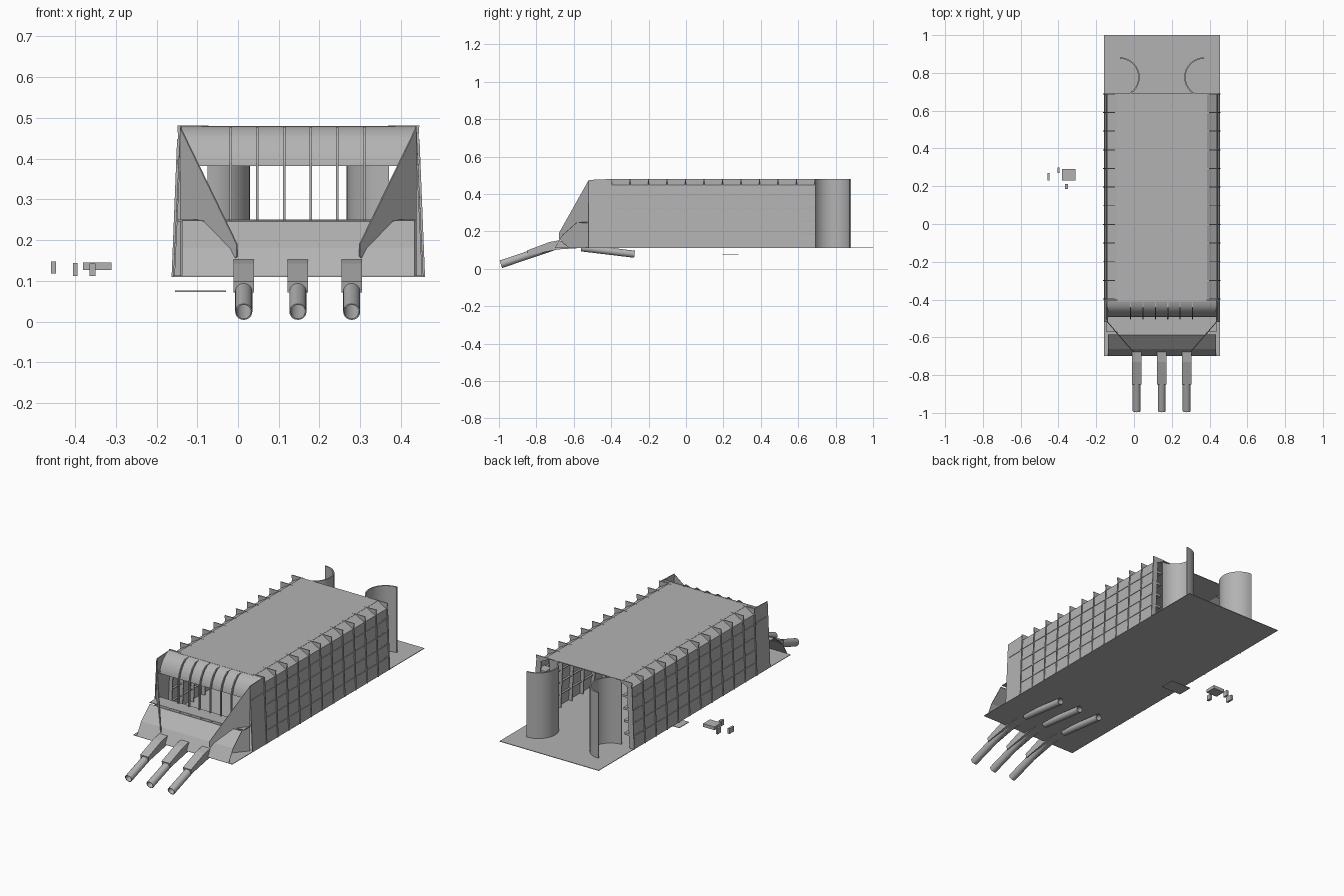
import bpy, bmesh, math
from mathutils import Vector

if "Cube" in bpy.data.objects:
    bpy.data.objects.remove(bpy.data.objects["Cube"])

CX = 0.148          # the hull's centreline
FLOOR, ROOF = 0.11, 0.48
grey = bpy.data.materials.new("plain_grey")
grey.use_nodes = True
grey.diffuse_color = (0.45, 0.45, 0.45, 1)
grey.node_tree.nodes["Principled BSDF"].inputs["Base Color"].default_value = (0.45, 0.45, 0.45, 1)


def finish(name, bm, x=CX, smooth=False):
    bmesh.ops.recalc_face_normals(bm, faces=bm.faces)
    me = bpy.data.meshes.new(name)
    bm.to_mesh(me)
    bm.free()
    me.materials.append(grey)
    ob = bpy.data.objects.new(name, me)
    ob.location.x = x
    bpy.context.collection.objects.link(ob)
    if smooth:
        bpy.ops.object.select_all(action='DESELECT')
        ob.select_set(True)
        bpy.context.view_layer.objects.active = ob
        bpy.ops.object.shade_smooth_by_angle(angle=math.radians(40))
    return ob


def add_plate(bm, pts, thick):
    """A polygon extruded along a vector."""
    face = bm.faces.new([bm.verts.new(p) for p in pts])
    out = bmesh.ops.extrude_face_region(bm, geom=[face], use_keep_orig=True)
    moved = [v for v in out["geom"] if isinstance(v, bmesh.types.BMVert)]
    bmesh.ops.translate(bm, verts=moved, vec=Vector(thick))


def add_box(bm, x0, x1, y0, y1, z0, z1):
    add_plate(bm, [(x0, y0, z0), (x1, y0, z0), (x1, y1, z0), (x0, y1, z0)], (0, 0, z1 - z0))


def box(name, *bounds, x=CX):
    bm = bmesh.new()
    add_box(bm, *bounds)
    return finish(name, bm, x)


def sheet(name, profile, x0, x1, t=0.004, smooth=False):
    """A bent sheet: an open (y, z) profile, thickened downward, spanning x."""
    bm = bmesh.new()
    loop = profile + [(y, z - t) for y, z in reversed(profile)]
    add_plate(bm, [(x0, y, z) for y, z in loop], (x1 - x0, 0, 0))
    return finish(name, bm, smooth=smooth)


def wall_x(z):
    return 0.307 - 0.017 * (z - FLOOR) / (ROOF - FLOOR)


# Floor and roof
box("floor", -0.307, 0.307, -0.70, 1.0, FLOOR, FLOOR + 0.003)
box("roof", -0.238, 0.238, -0.41, 0.69, ROOF - 0.004, ROOF)

# Side walls, roof shoulders and their stiffeners
RIBS = [-0.40 + 0.0988 * i for i in range(12)]
ROWS = [0.18, 0.25, 0.32, 0.39]
EAVE = 0.448
for s, side in ((1, "left"), (-1, "right")):
    wall = bmesh.new()
    add_plate(wall, [(s * wall_x(FLOOR), -0.4, FLOOR), (s * wall_x(EAVE), -0.4, EAVE),
                     (s * wall_x(EAVE), 0.69, EAVE), (s * wall_x(FLOOR), 0.69, FLOOR)],
              (-s * 0.004, 0, 0))
    add_plate(wall, [(s * 0.236, -0.4, ROOF), (s * wall_x(EAVE), -0.4, EAVE),
                     (s * wall_x(EAVE), 0.69, EAVE), (s * 0.236, 0.69, ROOF)], (0, 0, -0.004))
    finish(side + "_wall", wall)

    ribs = bmesh.new()
    for y in RIBS:
        # upright rib on the wall and gusset over the shoulder
        add_plate(ribs, [(s * (wall_x(FLOOR) - 0.025), y, FLOOR), (s * (wall_x(FLOOR) + 0.004), y, FLOOR),
                         (s * (wall_x(EAVE) + 0.006), y, EAVE), (s * (wall_x(EAVE) - 0.025), y, EAVE)],
                  (0, 0.005, 0))
        add_plate(ribs, [(s * 0.22, y, ROOF + 0.001), (s * 0.297, y, ROOF + 0.001),
                         (s * 0.294, y, EAVE - 0.01), (s * 0.23, y, ROOF - 0.01)], (0, 0.005, 0))
    finish(side + "_wall_ribs", ribs)

    rails = bmesh.new()
    for z in ROWS:
        x = wall_x(z)
        add_box(rails, s * (x - 0.015), s * (x + 0.003), -0.4, 0.69, z, z + 0.004)
        add_box(rails, s * (x - 0.055), s * x, 0.63, 0.69, z, z + 0.012)
    finish(side + "_wall_rails", rails)

    # Curved door post at the rear
    post = bmesh.new()
    n = 16
    arc = [math.pi * (i / n - 0.5) for i in range(n + 1)]
    ring = [(r, a) for r, seq in ((0.105, arc), (0.098, arc[::-1])) for a in seq]
    add_plate(post, [(s * (0.223 - r * math.cos(a)), 0.777 + r * math.sin(a), FLOOR) for r, a in ring],
              (0, 0, ROOF - FLOOR))
    finish(side + "_rear_post", post, smooth=True)

    # Front cheek, with a wing slanting inward to the prow
    cheek = bmesh.new()
    add_plate(cheek, [(s * 0.307, -0.40, FLOOR), (s * 0.29, -0.40, ROOF),
                      (s * 0.29, -0.52, 0.475), (s * 0.307, -0.52, FLOOR)], (-s * 0.004, 0, 0))
    add_plate(cheek, [(s * 0.29, -0.52, 0.475), (s * 0.152, -0.68, 0.19), (s * 0.152, -0.68, 0.16),
                      (s * 0.20, -0.625, FLOOR), (s * 0.29, -0.52, FLOOR)], (-s * 0.003, 0.003, 0))
    finish(side + "_front_wing", cheek)
    box(side + "_cheek_flange", s * 0.286, s * 0.297, -0.505, -0.41, 0.386, 0.398)

# Hood over the front opening
HOOD = [(-0.405, ROOF), (-0.435, 0.474), (-0.462, 0.452), (-0.482, 0.42), (-0.492, 0.386)]
sheet("front_hood", HOOD, -0.29, 0.29, smooth=True)

# Stepped sill below the opening
sheet("front_sill", [(-0.70, FLOOR + 0.004), (-0.662, 0.18), (-0.585, 0.248)], -0.285, 0.285)
box("sill_shelf", -0.295, 0.288, -0.572, -0.49, 0.246, 0.25)
box("sill_bridge", -0.235, 0.235, -0.588, -0.57, 0.244, 0.248)

# Bars across the opening, following the hood
bars = bmesh.new()
for i in range(6):
    x = -0.166 + 0.0655 * i
    add_box(bars, x - 0.003, x + 0.003, -0.505, -0.493, 0.25, 0.39)
    add_plate(bars, [(x - 0.003, y, z) for y, z in HOOD]
              + [(x - 0.003, y - 0.01, z + 0.003) for y, z in HOOD[:0:-1]], (0.006, 0, 0))
    add_box(bars, x - 0.003, x + 0.003, -0.582, -0.575, 0.20, 0.252)
finish("opening_bars", bars)


def tube(name, start, end, r, x, wall=0.003):
    """An open pipe between two (y, z) points."""
    a, b = Vector((0, *start)), Vector((0, *end))
    n = 20
    rot = (b - a).to_track_quat('Z', 'Y')
    bm = bmesh.new()
    rings = []
    for p, rad in ((a, r), (b, r), (b, r - wall), (a, r - wall)):
        rings.append([bm.verts.new(p + rot @ Vector((rad * math.cos(t), rad * math.sin(t), 0)))
                      for t in (2 * math.pi * i / n for i in range(n))])
    for k in range(4):
        p, q = rings[k], rings[(k + 1) % 4]
        for i in range(n):
            j = (i + 1) % n
            bm.faces.new((p[i], p[j], q[j], q[i]))
    return finish(name, bm, x, smooth=True)


# Three exhaust pipes with flat collars
for x, place in ((0.014, "right"), (0.147, "middle"), (0.279, "left")):
    tube(place + "_pipe_front", (-0.99, 0.024), (-0.70, 0.122), 0.021, x)
    tube(place + "_pipe_rear", (-0.56, 0.112), (-0.275, 0.078), 0.019, x)
    collar = bmesh.new()
    add_plate(collar, [(-0.025, y, z) for y, z in
                       ((-0.85, 0.098), (-0.73, 0.143), (-0.68, 0.152), (-0.55, 0.112),
                        (-0.68, 0.104), (-0.845, 0.072))], (0.05, 0, 0))
    finish(place + "_pipe_collar", collar, x)

# Hatch under the floor and loose fittings beside the hull
box("under_hatch", -0.155, -0.03, 0.195, 0.28, 0.073, 0.076, x=0)
box("loose_block", -0.38, -0.31, 0.23, 0.292, 0.127, 0.145, x=0)
box("loose_foot", -0.364, -0.35, 0.185, 0.212, 0.112, 0.142, x=0)
box("loose_clip", -0.405, -0.394, 0.27, 0.298, 0.112, 0.144, x=0)
box("loose_strip", -0.459, -0.447, 0.23, 0.27, 0.118, 0.147, x=0)
